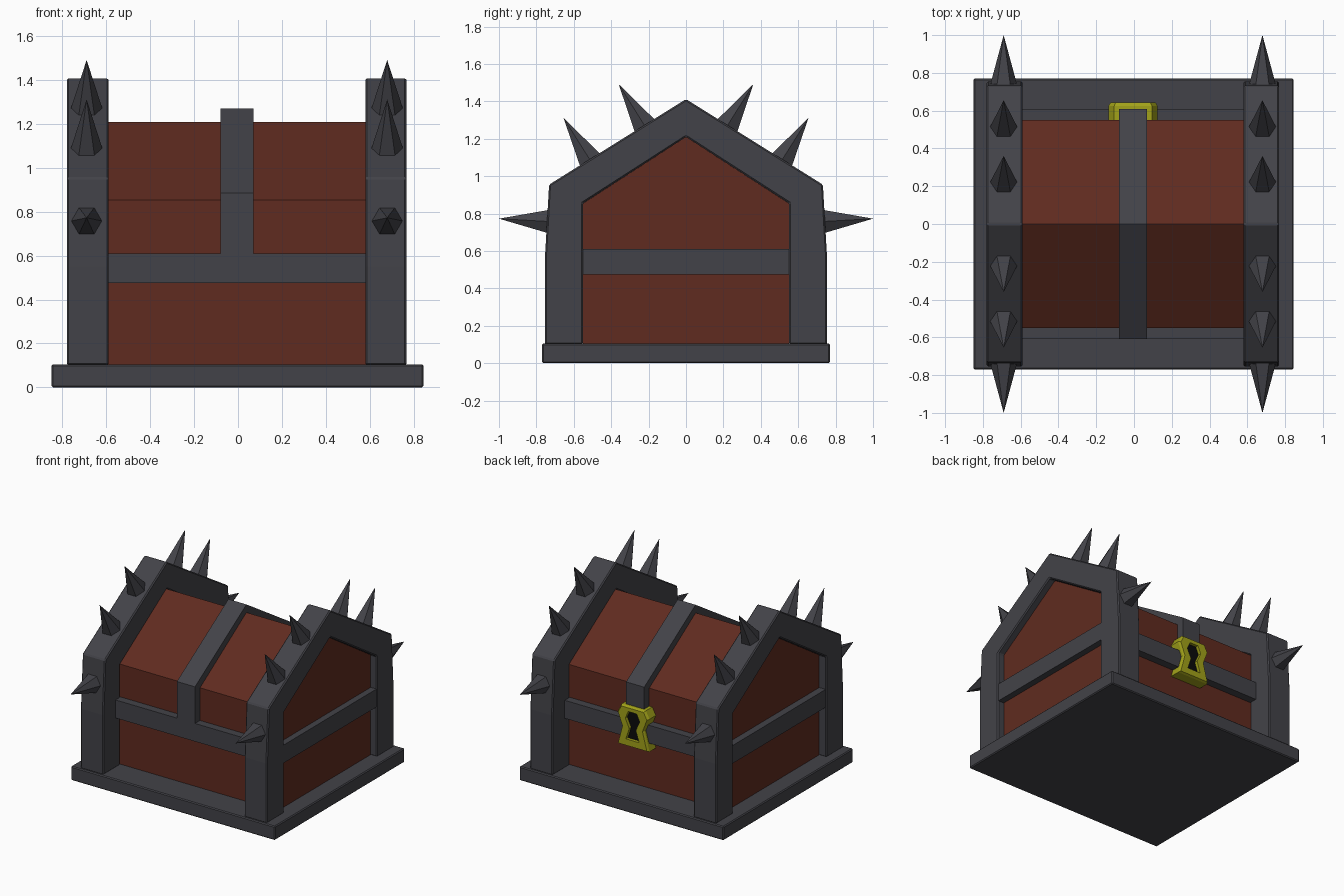
import bpy, bmesh
from math import pi
from mathutils import Vector, Matrix

if "Cube" in bpy.data.objects:
    bpy.data.objects.remove(bpy.data.objects["Cube"])


def material(name, rgb):
    m = bpy.data.materials.new(name)
    m.diffuse_color = (*rgb, 1)
    m.use_nodes = True
    m.node_tree.nodes["Principled BSDF"].inputs["Base Color"].default_value = m.diffuse_color
    return m


IRON = material("iron", (0.055, 0.055, 0.065))
WOOD = material("wood", (0.115, 0.024, 0.014))
BRASS = material("brass", (0.36, 0.36, 0.01))
BLACK = material("black", (0.003, 0.003, 0.003))


def finish(bm, name, mat, bevel=0):
    bmesh.ops.recalc_face_normals(bm, faces=bm.faces[:])
    me = bpy.data.meshes.new(name)
    bm.to_mesh(me)
    bm.free()
    me.materials.append(mat)
    ob = bpy.data.objects.new(name, me)
    bpy.context.collection.objects.link(ob)
    if bevel:
        b = ob.modifiers.new("bevel", "BEVEL")
        b.width, b.segments, b.limit_method = bevel, 1, 'ANGLE'
    return ob


def prism(name, profile, x0, x1, mat, bevel=0):
    """Extrude a y-z profile along x."""
    bm = bmesh.new()
    face = bm.faces.new([bm.verts.new((x0, y, z)) for y, z in profile])
    ext = bmesh.ops.extrude_face_region(bm, geom=[face])["geom"]
    moved = [v for v in ext if isinstance(v, bmesh.types.BMVert)]
    bmesh.ops.translate(bm, verts=moved, vec=(x1 - x0, 0, 0))
    return finish(bm, name, mat, bevel)


def box(name, x0, x1, y0, y1, z0, z1, mat, bevel=0):
    return prism(name, [(y0, z0), (y1, z0), (y1, z1), (y0, z1)], x0, x1, mat, bevel)


def sym(half):
    """Mirror a half profile (from -y side to the ridge) across y = 0."""
    return half + [(-y, z) for y, z in reversed(half[:-1])]


def spike(name, base, tip, r=0.077):
    base, tip = Vector(base), Vector(tip)
    d = (tip - base).normalized()
    side = Vector((1, 0, 0))
    side = (side - d * side.dot(d)).normalized()
    up = d.cross(side)
    base -= d * 0.02
    rot = Matrix((side, up, d)).transposed().to_4x4()
    h = (tip - base).length
    bm = bmesh.new()
    bmesh.ops.create_cone(bm, cap_ends=True, segments=6, radius1=r, radius2=0, depth=h,
                          matrix=Matrix.Translation((base + tip) / 2) @ rot
                          @ Matrix.Rotation(pi / 2, 4, 'Z'))
    # one corner of the hexagon must lie along x
    ring = [v for v in bm.verts if (v.co - base).dot(d) < 0.01]
    if max(abs(v.co.x - base.x) for v in ring) < r * 0.95:
        bmesh.ops.rotate(bm, verts=bm.verts[:], cent=base,
                         matrix=Matrix.Rotation(pi / 6, 3, d))
    return finish(bm, name, IRON)


# Base slab and wooden body
box("base", -0.85, 0.845, -0.77, 0.77, 0, 0.105, IRON, 0.007)
prism("wooden_body", sym([(-0.55, 0.09), (-0.55, 0.855), (0, 1.21)]), -0.72, 0.715, WOOD)

# Gabled iron end frames
outer = sym([(-0.755, 0.1), (-0.755, 0.55), (-0.732, 0.955), (0, 1.412)])
inner = sym([(-0.552, 0.1), (-0.552, 0.855), (0, 1.21)])
for side, x0, x1 in (("left", -0.78, -0.59), ("right", 0.58, 0.768)):
    prism(side + "_end_frame", outer + inner[::-1], x0, x1, IRON, 0.008)

# Horizontal bands
for side, s in (("front", -1), ("back", 1)):
    y = sorted((s * 0.54, s * 0.61))
    box(side + "_band", -0.6, 0.59, *y, 0.475, 0.61, IRON)
box("left_band", -0.773, -0.70, -0.552, 0.552, 0.475, 0.61, IRON)
box("right_band", 0.70, 0.763, -0.552, 0.552, 0.475, 0.61, IRON)

# Centre strap over the lid
strap = sym([(-0.61, 0.605), (-0.61, 0.885), (0, 1.27)])
under = sym([(-0.54, 0.605), (-0.54, 0.85), (0, 1.20)])
prism("centre_strap", strap + under[::-1], -0.08, 0.07, IRON)

# Spikes: two on each slope, one on each upright
for side, x in (("left", -0.69), ("right", 0.68)):
    for s in (-1, 1):
        where = side + ("_front" if s < 0 else "_back")
        spike(where + "_upright_spike", (x, s * 0.735, 0.758), (x, s * 1.0, 0.773))
        spike(where + "_upper_spike", (x, s * 0.222, 1.272), (x, s * 0.36, 1.492))
        spike(where + "_lower_spike", (x, s * 0.515, 1.09), (x, s * 0.655, 1.312))

# Lock plate on the back with a keyhole opening
plate = [(0.10, 0.72), (0.13, 0.665), (0.09, 0.565), (0.13, 0.42)]
hole = [(0.035, 0.685), (0.06, 0.63), (0.027, 0.56), (0.055, 0.475)]


def full(half):
    return half + [(-x, z) for x, z in reversed(half)]


bm = bmesh.new()
loops = [[bm.verts.new((x - 0.005, y, z)) for x, z in full(pts)]
         for pts, y in ((plate, 0.545), (plate, 0.625),
                        ([(x * 0.92, 0.565 + (z - 0.565) * 0.95) for x, z in plate], 0.642),
                        (hole, 0.642), (hole, 0.545))]
for a, b in zip(loops, loops[1:] + loops[:1]):
    for i in range(8):
        j = (i + 1) % 8
        bm.faces.new((a[i], a[j], b[j], b[i]))
finish(bm, "lock_plate", BRASS)

# Dark keyhole
bm = bmesh.new()
bm.faces.new([bm.verts.new((x - 0.005, 0.618, z)) for x, z in full(hole)])
finish(bm, "keyhole", BLACK)
